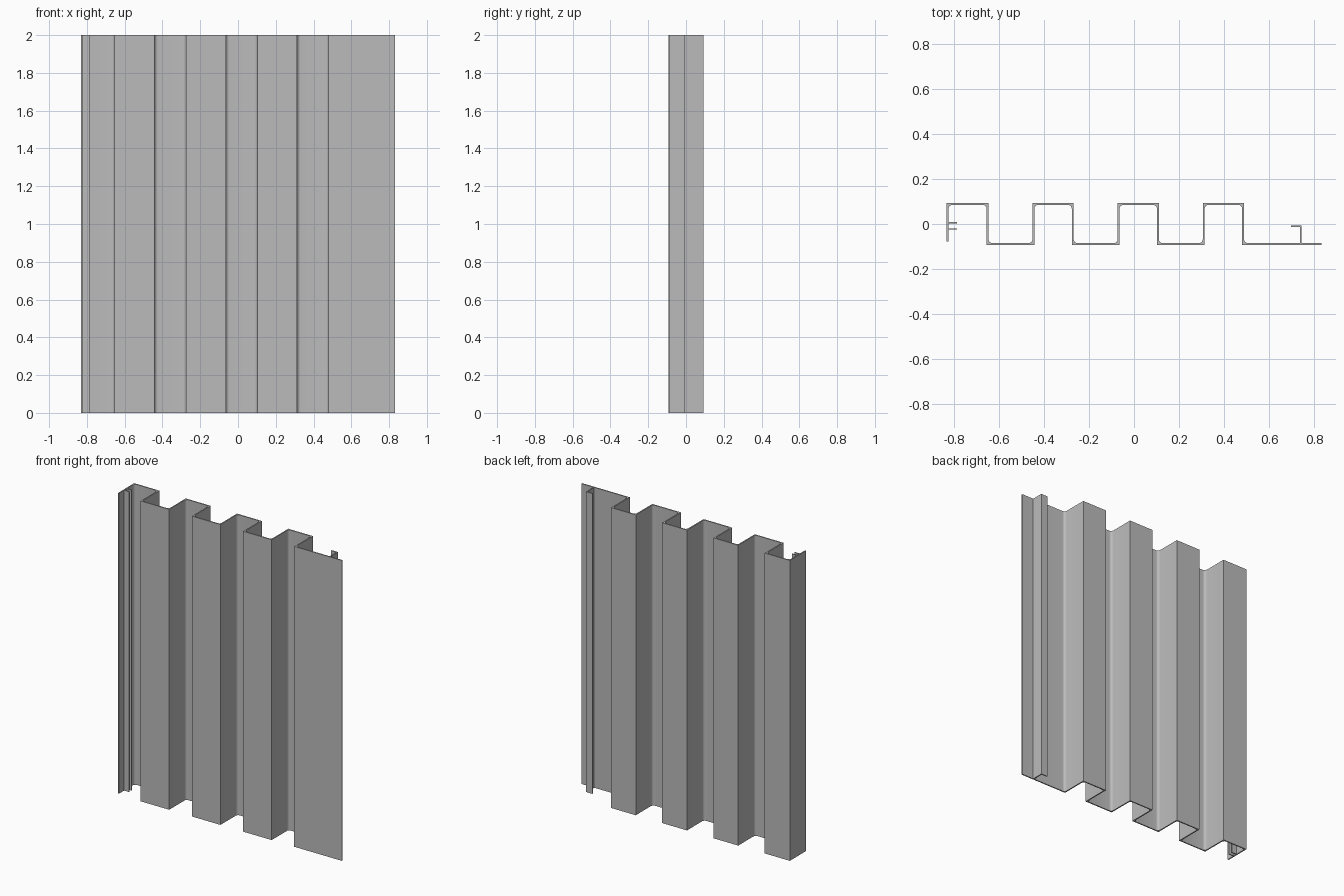
import bpy, bmesh, math
from mathutils import Vector

if "Cube" in bpy.data.objects:
    bpy.data.objects.remove(bpy.data.objects["Cube"], do_unlink=True)

HEIGHT = 2.0
WALL = 0.008
FILLET = 0.018

steel = bpy.data.materials.new("grey steel")
steel.use_nodes = True
grey = (0.5, 0.5, 0.5, 1)
steel.diffuse_color = grey
steel.node_tree.nodes["Principled BSDF"].inputs["Base Color"].default_value = grey


def side_line(path, offset):
    """Mitred copy of a path of right-angle bends, shifted to its left side."""
    dirs = [(b - a).normalized() for a, b in zip(path, path[1:])]
    normals = [Vector((-d.y, d.x)) for d in dirs]
    line = [path[0] + normals[0] * offset]
    for p, n1, n2 in zip(path[1:-1], normals, normals[1:]):
        line.append(p + (n1 + n2) * offset)
    line.append(path[-1] + normals[-1] * offset)
    return line


def round_inner(loop, radius, steps=5):
    """Fillet only the inward corners of a counter-clockwise outline."""
    out = []
    for i, p in enumerate(loop):
        a = (p - loop[i - 1]).normalized()
        b = (loop[(i + 1) % len(loop)] - p).normalized()
        if a.x * b.y - a.y * b.x > -0.5 or radius == 0:
            out.append(p)
            continue
        centre = p + (b - a) * radius
        for k in range(steps + 1):
            t = math.pi / 2 * k / steps
            out.append(centre - b * radius * math.cos(t) + a * radius * math.sin(t))
    return out


def folded_sheet(name, points, wall, radius=0):
    """Folded strip of sheet metal, extruded to full height."""
    path = [Vector(p) for p in points]
    outline = side_line(path, -wall / 2) + side_line(path, wall / 2)[::-1]
    outline = round_inner(outline, radius)
    bm = bmesh.new()
    base = bm.faces.new([bm.verts.new((p.x, p.y, 0)) for p in outline])
    top = bmesh.ops.extrude_face_region(bm, geom=[base])["geom"]
    bmesh.ops.translate(bm, vec=(0, 0, HEIGHT),
                        verts=[g for g in top if isinstance(g, bmesh.types.BMVert)])
    bmesh.ops.recalc_face_normals(bm, faces=bm.faces[:])
    mesh = bpy.data.meshes.new(name)
    bm.to_mesh(mesh)
    bm.free()
    mesh.materials.append(steel)
    obj = bpy.data.objects.new(name, mesh)
    bpy.context.collection.objects.link(obj)
    bpy.ops.object.select_all(action="DESELECT")
    obj.select_set(True)
    bpy.context.view_layer.objects.active = obj
    bpy.ops.object.shade_smooth_by_angle(angle=math.radians(30))


# Corrugated panel: end leg, four ridges and a wide end flange
BACK, FRONT = 0.089, -0.089
END = -0.826
profile = [(END, -0.078), (END, BACK)]
for i in range(4):
    x = -0.649 + i * 0.3775
    profile += [(x, BACK), (x, FRONT)]
    if i < 3:
        profile += [(x + 0.203, FRONT), (x + 0.203, BACK)]
profile.append((0.83, FRONT))
folded_sheet("corrugated_panel", profile, WALL, FILLET)

# Pair of ribs forming the groove inside the end leg
for name, y in (("groove_rib_back", 0.005), ("groove_rib_front", -0.022)):
    folded_sheet(name, [(END, y), (-0.785, y)], 0.006)

# Hooked tongue standing behind the wide flange
folded_sheet("hooked_tongue", [(0.739, FRONT), (0.739, -0.01), (0.695, -0.01)], 0.007)
